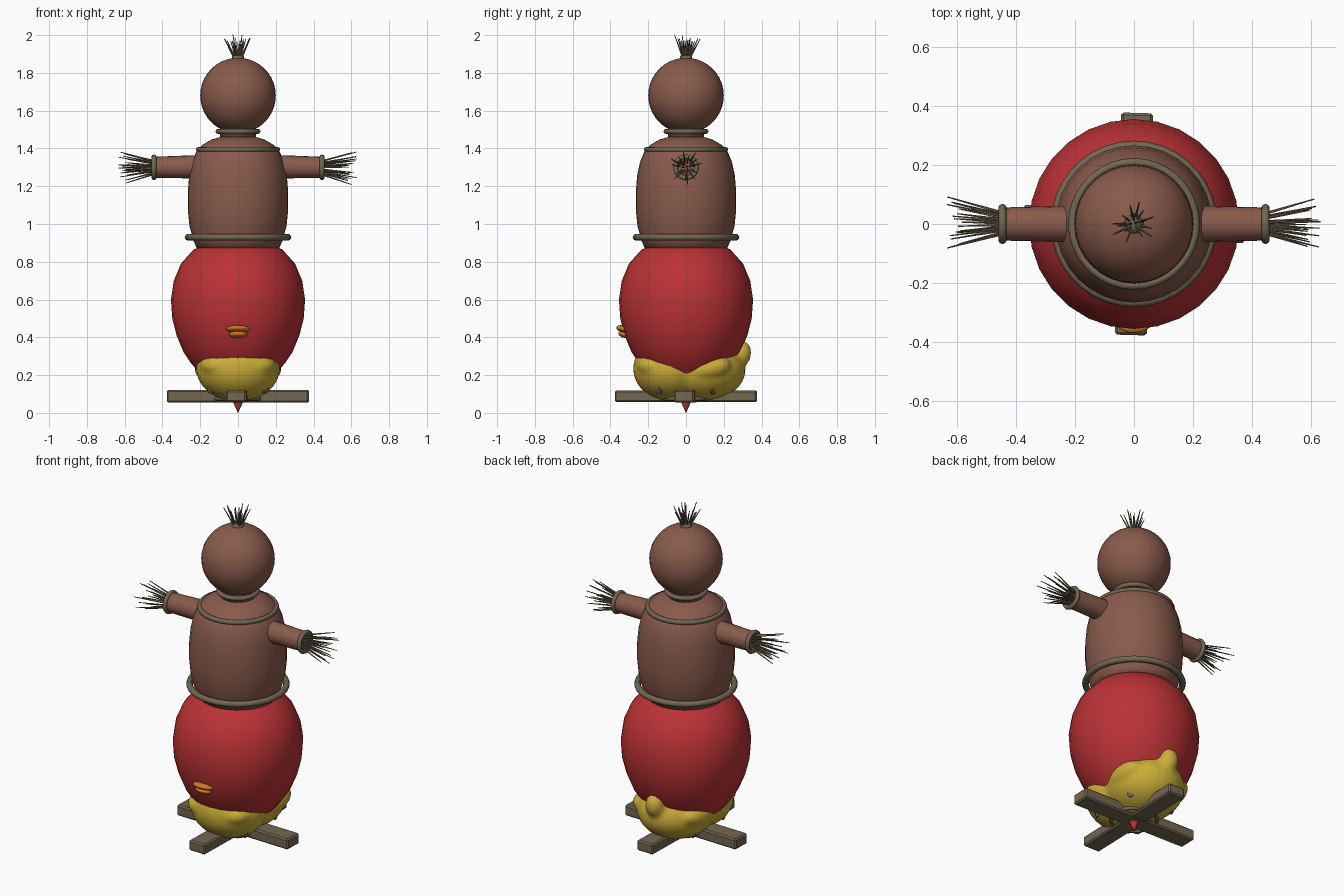
import bpy, bmesh, math, random
from mathutils import Vector, Matrix

if "Cube" in bpy.data.objects:
    bpy.data.objects.remove(bpy.data.objects["Cube"])

random.seed(4)


def material(name, rgb):
    m = bpy.data.materials.new(name)
    m.diffuse_color = (*rgb, 1)
    m.use_nodes = True
    m.node_tree.nodes["Principled BSDF"].inputs["Base Color"].default_value = m.diffuse_color
    return m


BROWN = material("brown cloth", (0.25, 0.105, 0.072))
RED = material("red", (0.50, 0.032, 0.036))
YELLOW = material("yellow", (0.60, 0.42, 0.04))
STRAW = material("straw and wood", (0.17, 0.136, 0.085))
ORANGE = material("orange", (0.62, 0.19, 0.02))


def finish(name, bm, mat, smooth=True):
    bmesh.ops.recalc_face_normals(bm, faces=bm.faces)
    me = bpy.data.meshes.new(name)
    bm.to_mesh(me)
    bm.free()
    for p in me.polygons:
        p.use_smooth = smooth
    me.materials.append(mat)
    ob = bpy.data.objects.new(name, me)
    bpy.context.collection.objects.link(ob)
    return ob


def lathe(name, profile, mat, seg=32):
    """Revolve (radius, height) points around z."""
    bm = bmesh.new()
    vs = [bm.verts.new((r, 0, z)) for r, z in profile]
    es = [bm.edges.new(p) for p in zip(vs, vs[1:])]
    bmesh.ops.spin(bm, geom=vs + es, cent=(0, 0, 0), axis=(0, 0, 1),
                   angle=2 * math.pi, steps=seg, use_duplicate=False)
    bmesh.ops.remove_doubles(bm, verts=bm.verts, dist=0.0005)
    return finish(name, bm, mat)


def torus(name, centre, major, minor, mat, axis=(0, 0, 1), tall=1.0):
    bm = bmesh.new()
    rot = Vector((0, 0, 1)).rotation_difference(Vector(axis)).to_matrix()
    n, k = 36, 8
    rings = []
    for i in range(n):
        a = 2 * math.pi * i / n
        ring = []
        for j in range(k):
            b = 2 * math.pi * j / k
            r = major + minor * math.cos(b)
            p = Vector((r * math.cos(a), r * math.sin(a), tall * minor * math.sin(b)))
            ring.append(bm.verts.new(rot @ p + Vector(centre)))
        rings.append(ring)
    for i in range(n):
        for j in range(k):
            a, b = rings[i], rings[(i + 1) % n]
            bm.faces.new((a[j], b[j], b[(j + 1) % k], a[(j + 1) % k]))
    return finish(name, bm, mat)


def add_ball(bm, centre, half, tilt=0.0):
    m = (Matrix.Translation(centre) @ Matrix.Rotation(tilt, 4, 'X')
         @ Matrix.Diagonal((*half, 1)))
    bmesh.ops.create_uvsphere(bm, u_segments=32, v_segments=20, radius=1, matrix=m)


def add_rod(bm, start, end, r1, r2, seg):
    start, end = Vector(start), Vector(end)
    d = end - start
    m = (Matrix.Translation((start + end) / 2)
         @ Vector((0, 0, 1)).rotation_difference(d).to_matrix().to_4x4())
    bmesh.ops.create_cone(bm, cap_ends=True, segments=seg, radius1=r1, radius2=r2,
                          depth=d.length, matrix=m)


def straw_bunch(name, root, axis, count, length, spread, root_r):
    """Thin tapered stalks fanning out from a root."""
    bm = bmesh.new()
    axis, root = Vector(axis), Vector(root)
    u = axis.orthogonal().normalized()
    v = axis.cross(u)
    for i in range(count):
        a = 2.4 * i + random.uniform(-0.3, 0.3)
        f = math.sqrt((i + 0.5) / count)
        side = u * math.cos(a) + v * math.sin(a)
        reach = length * random.uniform(0.72, 1.0)
        add_rod(bm, root + side * root_r * f, root + axis * reach + side * spread * f,
                0.0055, 0.002, 5)
    return finish(name, bm, STRAW, False)


# Red egg body and the little tip under it
lathe("red_body", [(0, 0.05), (0.06, 0.085), (0.13, 0.14), (0.2, 0.205), (0.25, 0.265),
                   (0.29, 0.325), (0.325, 0.41), (0.348, 0.5), (0.355, 0.6), (0.34, 0.7),
                   (0.302, 0.79), (0.235, 0.865), (0.13, 0.91), (0, 0.93)], RED, 28)
lathe("bottom_tip", [(0, 0), (0.012, 0.025), (0.025, 0.055), (0.02, 0.075), (0, 0.085)], RED, 16)

# Brown torso and head
lathe("torso", [(0, 0.86), (0.215, 0.865), (0.235, 0.91), (0.257, 0.99), (0.266, 1.08),
                (0.266, 1.17), (0.258, 1.26), (0.243, 1.33), (0.222, 1.38), (0.19, 1.418),
                (0.14, 1.447), (0.08, 1.465), (0, 1.47)], BROWN)
bm = bmesh.new()
add_ball(bm, (0, 0, 1.68), (0.2, 0.2, 0.2))
finish("head", bm, BROWN)

# Rope rings
torus("waist_ring", (0, 0, 0.93), 0.264, 0.018, STRAW)
torus("shoulder_ring", (0, 0, 1.394), 0.209, 0.014, STRAW)
torus("neck_ring", (0, 0, 1.49), 0.105, 0.014, STRAW)
lathe("neck", [(0, 1.46), (0.095, 1.46), (0.095, 1.505), (0, 1.505)], BROWN)

# Arms, cuffs and straw hands on both sides
for s, side in ((1, "right"), (-1, "left")):
    bm = bmesh.new()
    add_rod(bm, (s * 0.2, 0, 1.303), (s * 0.445, 0, 1.3), 0.062, 0.056, 20)
    ob = finish(side + "_arm", bm, BROWN)
    ob.data.set_sharp_from_angle(angle=math.radians(40))
    torus(side + "_cuff", (s * 0.445, 0, 1.3), 0.056, 0.012, STRAW, (1, 0, 0), 1.1)
    straw_bunch(side + "_straw_hand", (s * 0.43, 0, 1.3), (s, 0, 0), 22, 0.205, 0.095, 0.035)

# Straw hair tuft
lathe("hair_base", [(0, 1.865), (0.035, 1.868), (0.03, 1.892), (0, 1.895)], STRAW, 12)
straw_bunch("hair_straw", (0, 0, 1.87), (0, 0, 1), 18, 0.132, 0.08, 0.018)

# Yellow lumpy base: front lump, rear lump, tail and side bumps fused together
bm = bmesh.new()
add_ball(bm, (0, -0.08, 0.235), (0.222, 0.2, 0.175))
add_ball(bm, (0, 0.08, 0.225), (0.215, 0.235, 0.165))
add_ball(bm, (0, 0.285, 0.31), (0.055, 0.06, 0.075), -0.3)
for s in (1, -1):
    add_ball(bm, (s * 0.165, 0.12, 0.235), (0.065, 0.12, 0.06), 0.2)
    add_ball(bm, (s * 0.1, -0.16, 0.25), (0.1, 0.1, 0.06))
base = finish("yellow_base", bm, YELLOW)
rem = base.modifiers.new("fuse", 'REMESH')
rem.mode = 'VOXEL'
rem.voxel_size = 0.014
rem.use_smooth_shade = True
sm = base.modifiers.new("soften", 'SMOOTH')
sm.iterations = 4

# Orange beak of two flattened halves
for name, z, half in (("upper_beak", 0.443, (0.063, 0.042, 0.019)),
                      ("lower_beak", 0.415, (0.048, 0.03, 0.017))):
    bm = bmesh.new()
    add_ball(bm, (0, -0.328, z), half, -0.25)
    finish(name, bm, ORANGE)

# Crossed wooden stand, turned slightly
for i, name in enumerate(("stand_beam_across", "stand_beam_along")):
    bm = bmesh.new()
    bmesh.ops.create_cube(bm, size=1, matrix=Matrix.Rotation(math.radians(90 * i - 1.6), 4, 'Z')
                          @ Matrix.Diagonal((0.752, 0.108, 0.064 - 0.002 * i, 1)))
    bmesh.ops.translate(bm, verts=bm.verts, vec=(0, 0, 0.088))
    bmesh.ops.bevel(bm, geom=bm.edges[:], offset=0.008, segments=1, affect='EDGES')
    finish(name, bm, STRAW, False)

# Ring and four diagonal hexagonal pegs holding the base
torus("stand_ring", (0, 0, 0.075), 0.125, 0.011, STRAW)
for i in range(4):
    a = math.radians(45 + 90 * i)
    d = Vector((math.cos(a), math.sin(a), 0))
    bm = bmesh.new()
    add_rod(bm, d * 0.14 + Vector((0, 0, 0.15)), d * 0.212 + Vector((0, 0, 0.118)),
            0.022, 0.022, 6)
    finish("peg_%d" % (i + 1), bm, STRAW, False)
